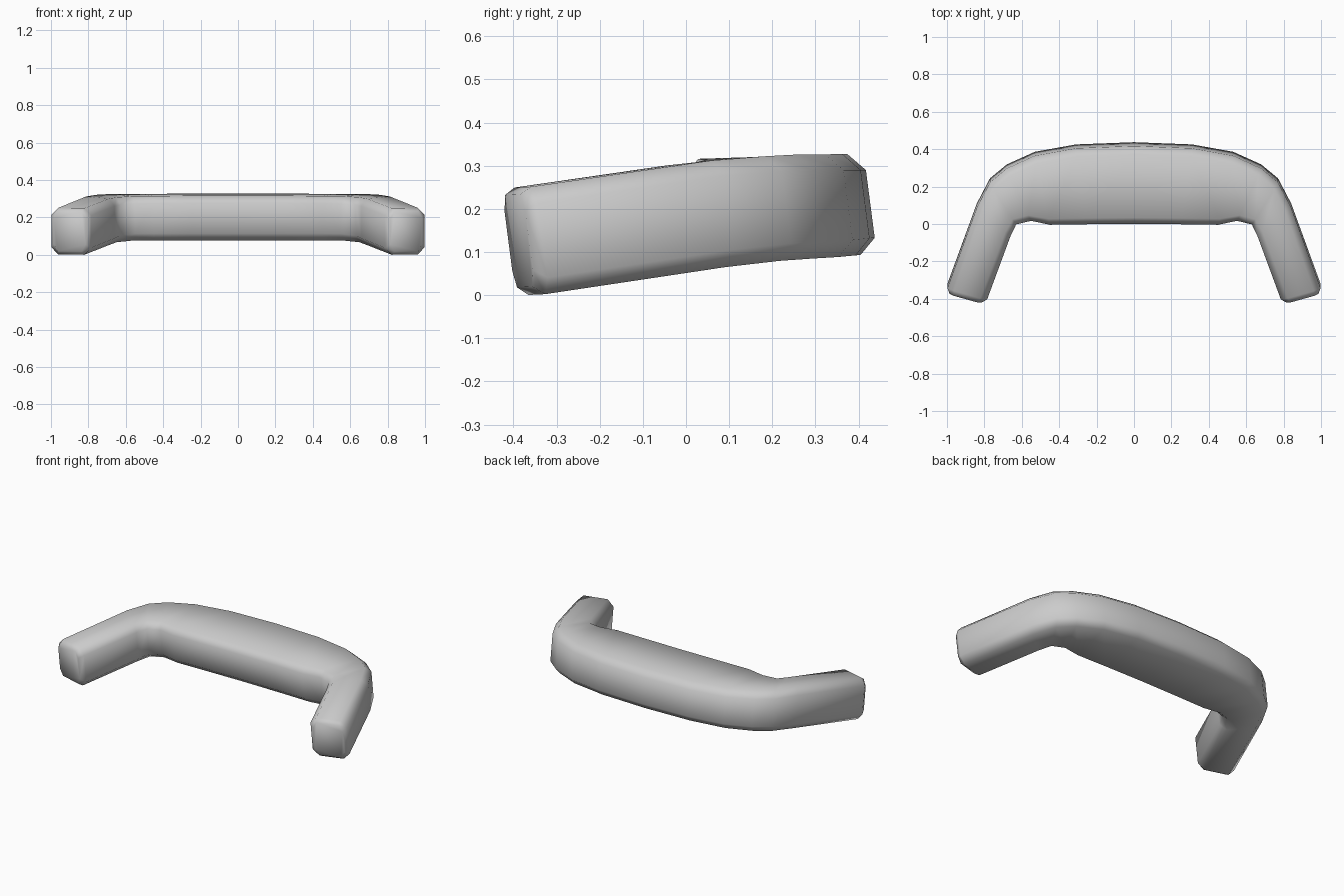
import bpy, bmesh

if "Cube" in bpy.data.objects:
    bpy.data.objects.remove(bpy.data.objects["Cube"])

# Stations from centre to tip: outer x,y | inner x,y | outer z low/high | inner z low/high
STATIONS = [
    ((0.00, 0.430), (0.00, 0.012), (0.095, 0.328), (0.076, 0.315)),
    ((0.31, 0.418), (0.25, 0.010), (0.094, 0.328), (0.076, 0.315)),
    ((0.53, 0.378), (0.45, 0.007), (0.090, 0.328), (0.076, 0.314)),
    ((0.68, 0.310), (0.55, 0.028), (0.086, 0.328), (0.075, 0.312)),
    ((0.77, 0.235), (0.63, 0.008), (0.082, 0.325), (0.065, 0.305)),
    ((0.84, 0.100), (0.66, -0.055), (0.068, 0.315), (0.050, 0.298)),
    ((0.998, -0.340), (0.785, -0.400), (0.003, 0.252), (0.000, 0.249)),
]


def section(outer, inner, z_out, z_in, inset=0.0, push=(0, 0)):
    """Chamfered rectangular ring between the outer and inner edge, leaning backwards."""
    width = ((outer[0] - inner[0]) ** 2 + (outer[1] - inner[1]) ** 2) ** 0.5
    a, c, d = inset / width, (0.038 + inset * 0.3) / width, 0.038
    profile = [(1 - a, 0, d), (1 - a, 1, -d), (1 - c, 1, 0), (c, 1, 0),
               (a, 1, -d), (a, 0, d), (c, 0, 0), (1 - c, 0, 0)]
    points = []
    for t, top, dz in profile:
        x = inner[0] + (outer[0] - inner[0]) * t + push[0]
        y = inner[1] + (outer[1] - inner[1]) * t + push[1]
        z = z_in[top] + (z_out[top] - z_in[top]) * t + dz
        z += inset * (0.8 if top == 0 else -0.8)
        points.append((x, y - 0.13 * (z - 0.19), z))
    return points


# Half of the handle as a lofted bar with a chamfered end
rings = [section(*s) for s in STATIONS]
rings.append(section(*STATIONS[-1], inset=0.022, push=(0.009, -0.026)))
bm = bmesh.new()
loops = [[bm.verts.new(p) for p in ring] for ring in rings]
for r, s in zip(loops, loops[1:]):
    for i in range(8):
        j = (i + 1) % 8
        bm.faces.new((r[i], r[j], s[j], s[i]))
bm.faces.new(loops[-1])

# Mirrored other half
half = bm.verts[:] + bm.edges[:] + bm.faces[:]
bmesh.ops.mirror(bm, geom=half, axis='X', merge_dist=0.001)
bmesh.ops.remove_doubles(bm, verts=bm.verts, dist=0.0005)
bmesh.ops.recalc_face_normals(bm, faces=bm.faces)

mesh = bpy.data.meshes.new("curved_handle")
bm.to_mesh(mesh)
bm.free()
handle = bpy.data.objects.new("curved_handle", mesh)
bpy.context.collection.objects.link(handle)

# Smooth shading with soft rounded edges
bpy.context.view_layer.objects.active = handle
handle.select_set(True)
bpy.ops.object.shade_smooth_by_angle(angle=1.0)
